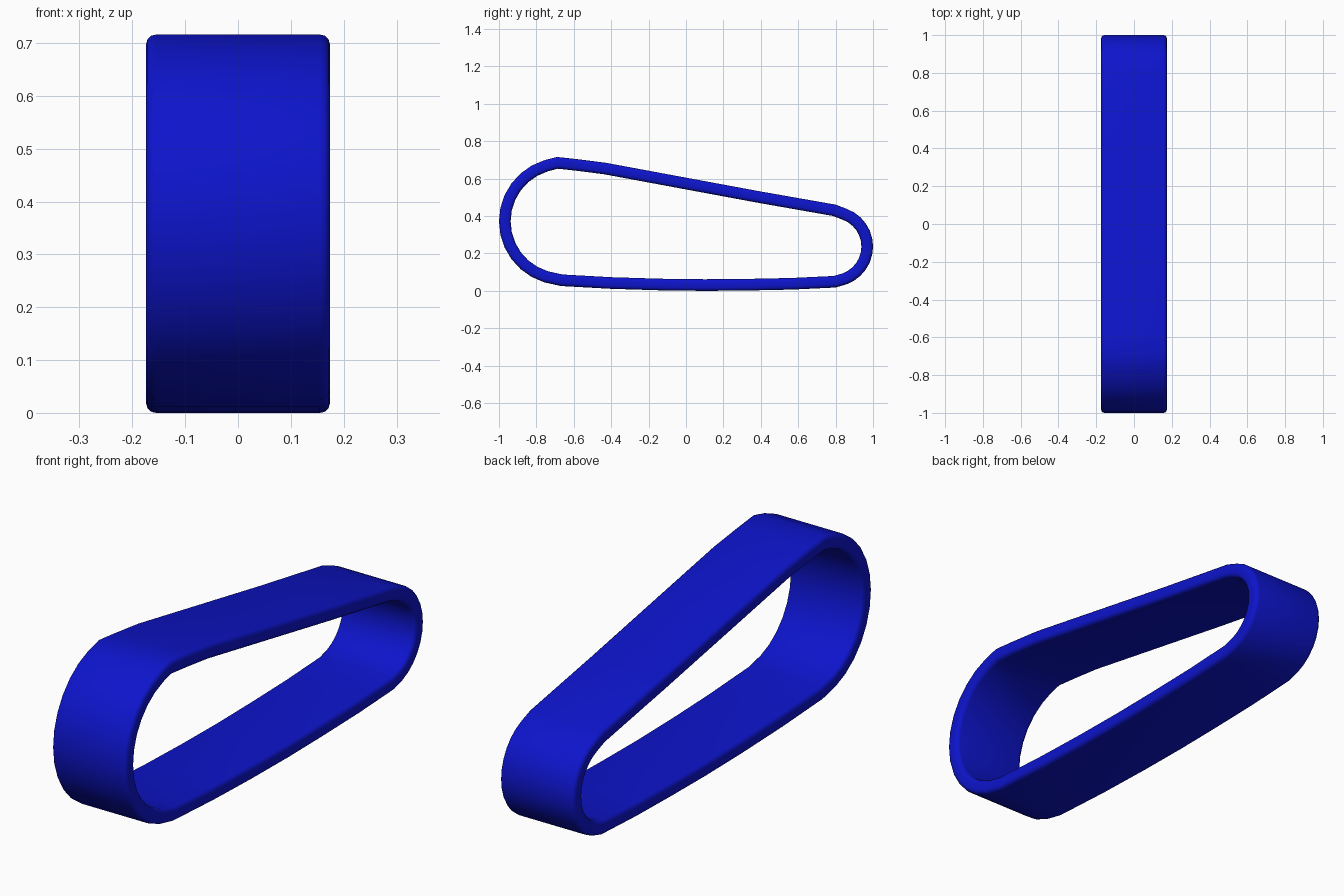
import bpy, bmesh
from math import sin, cos, radians
from mathutils import Vector

if "Cube" in bpy.data.objects:
    bpy.data.objects.remove(bpy.data.objects["Cube"])

def arc(cy, cz, r, a0, a1, n):
    return [Vector((cy + r * cos(radians(a0 + (a1 - a0) * i / n)),
                    cz + r * sin(radians(a0 + (a1 - a0) * i / n)))) for i in range(n + 1)]

# outer belt path in the y-z plane, anticlockwise: big pulley end, slack bottom, small end, top run
path = [Vector((-0.43, 0.685)), Vector((-0.58, 0.704)), Vector((-0.69, 0.716))]
path += arc(-0.659, 0.372, 0.341, 107, 253, 12)
path += [Vector(p) for p in ((-0.67, 0.026), (-0.40, 0.011), (-0.14, 0.003), (0.1, 0.0),
                             (0.33, 0.002), (0.57, 0.007), (0.80, 0.018))]
path += arc(0.785, 0.237, 0.215, -70, 70, 12)
path += [Vector((0.80, 0.461)), Vector((0.39, 0.533)), Vector((-0.02, 0.609))]

# rounded strap cross-section: (x, depth inward from the outer path)
half = [(0.155, 0), (0.164, 0.002), (0.171, 0.008), (0.174, 0.018),
        (0.174, 0.044), (0.171, 0.054), (0.164, 0.060), (0.155, 0.062)]
section = half + [(-x, d) for x, d in reversed(half)]

# sweep the section around the closed path
bm = bmesh.new()
rings = []
n = len(path)
for i, p in enumerate(path):
    t0 = (p - path[i - 1]).normalized()
    t1 = (path[(i + 1) % n] - p).normalized()
    t = (t0 + t1).normalized()
    inward = Vector((-t.y, t.x)) / max(t.dot(t1), 0.5)
    rings.append([bm.verts.new((x, p.x + inward.x * d, p.y + inward.y * d)) for x, d in section])
m = len(section)
for i in range(n):
    a, b = rings[i], rings[(i + 1) % n]
    for j in range(m):
        k = (j + 1) % m
        bm.faces.new((a[j], a[k], b[k], b[j]))
bmesh.ops.recalc_face_normals(bm, faces=bm.faces[:])
for f in bm.faces:
    f.smooth = True
mesh = bpy.data.meshes.new("drive_belt")
bm.to_mesh(mesh)
bm.free()
belt = bpy.data.objects.new("drive_belt", mesh)
bpy.context.collection.objects.link(belt)

# blue rubber
mat = bpy.data.materials.new("blue")
mat.diffuse_color = (0.004, 0.007, 0.6, 1)
mat.use_nodes = True
mat.node_tree.nodes["Principled BSDF"].inputs["Base Color"].default_value = mat.diffuse_color
mesh.materials.append(mat)
